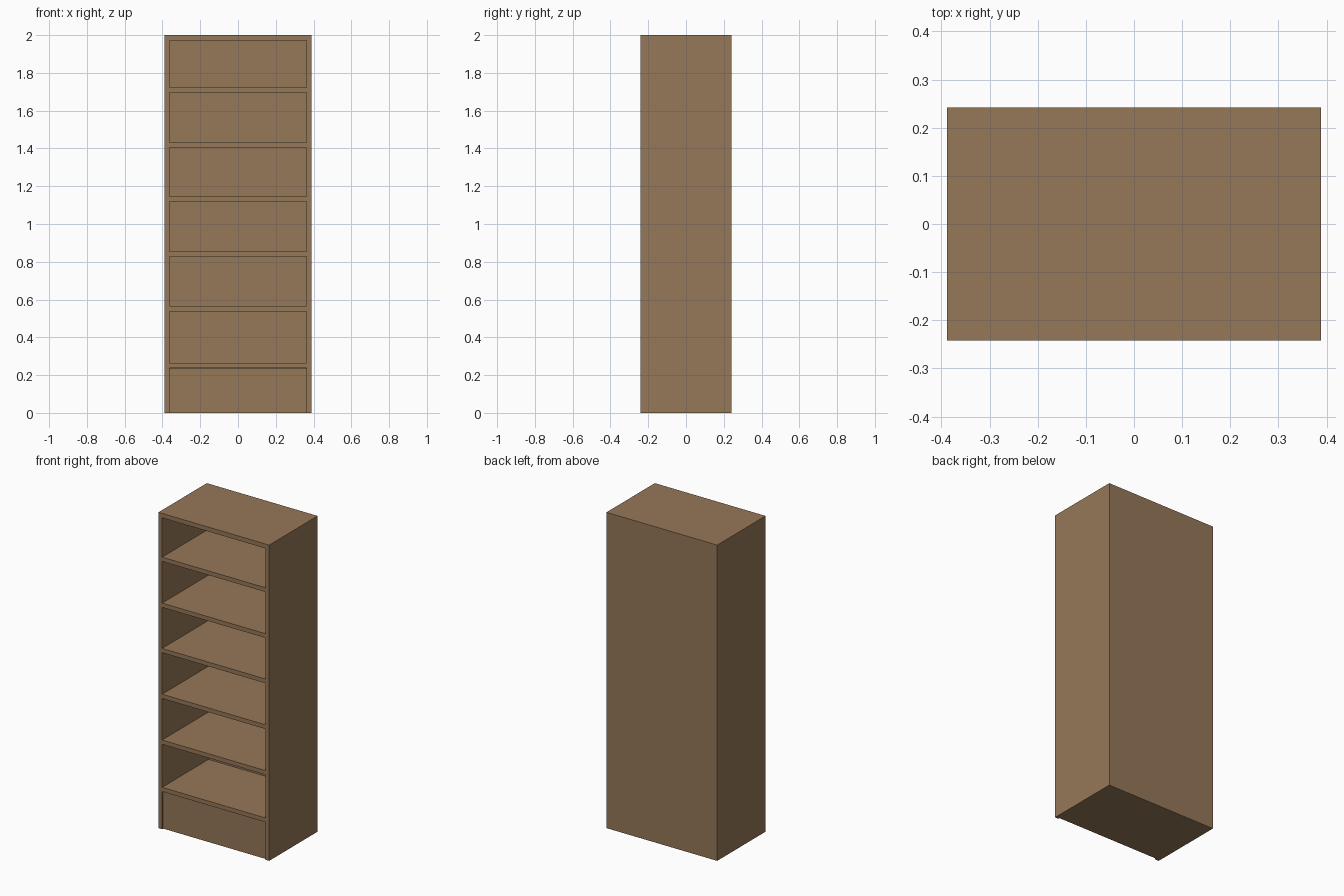
import bpy
import bmesh

if "Cube" in bpy.data.objects:
    bpy.data.objects.remove(bpy.data.objects["Cube"])

W, D, H = 0.388, 0.242, 2.0      # half width, half depth, height
IN = 0.362                       # half width between the side panels
BACK = 0.222                     # inner face of the back panel

wood = bpy.data.materials.new("brown wood")
wood.diffuse_color = (0.305, 0.188, 0.098, 1)
wood.use_nodes = True
wood.node_tree.nodes["Principled BSDF"].inputs["Base Color"].default_value = wood.diffuse_color


def box(name, x0, x1, y0, y1, z0, z1):
    bm = bmesh.new()
    bmesh.ops.create_cube(bm, size=1)
    for v in bm.verts:
        v.co = (x1 if v.co.x > 0 else x0,
                y1 if v.co.y > 0 else y0,
                z1 if v.co.z > 0 else z0)
    me = bpy.data.meshes.new(name)
    bm.to_mesh(me)
    bm.free()
    me.materials.append(wood)
    ob = bpy.data.objects.new(name, me)
    bpy.context.collection.objects.link(ob)
    return ob


# side panels
box("left_side", -W, -IN, -D, D, 0, H)
box("right_side", IN, W, -D, D, 0, H)

# back and top panels
box("back_panel", -IN, IN, BACK, D, 0, H)
box("top_panel", -IN, IN, -D, BACK, 1.972, H)

# shelves, flush with the front
for i, top in enumerate((0.265, 0.565, 0.855, 1.145, 1.432, 1.723)):
    box(f"shelf_{i + 1}", -IN, IN, -D, BACK, top - 0.027, top)

# slightly recessed closed plinth below the lowest shelf
box("plinth", -IN, IN, -D + 0.01, BACK, 0, 0.234)
